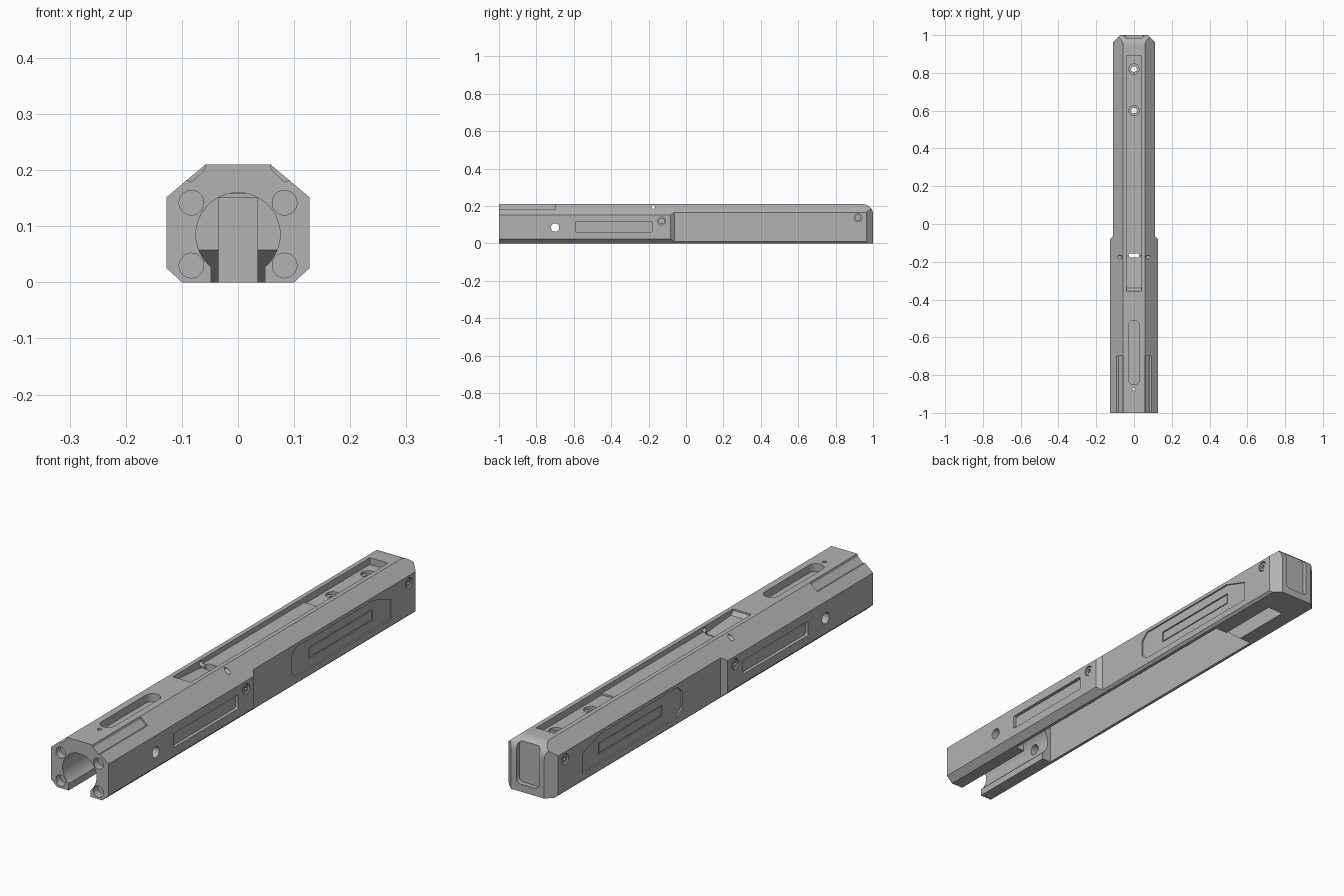
import bpy, bmesh, math
from mathutils import Vector

if "Cube" in bpy.data.objects:
    bpy.data.objects.remove(bpy.data.objects["Cube"], do_unlink=True)

grey = bpy.data.materials.new("satin_grey")
grey.use_nodes = True
grey.diffuse_color = (0.45, 0.45, 0.45, 1)
grey.node_tree.nodes["Principled BSDF"].inputs["Base Color"].default_value = (0.45, 0.45, 0.45, 1)


def prism(name, pts, axis, lo, hi):
    """Extrude a 2D outline along an axis."""
    place = {"x": lambda p, c: (c, p[0], p[1]),
             "y": lambda p, c: (p[0], c, p[1]),
             "z": lambda p, c: (p[0], p[1], c)}[axis]
    bm = bmesh.new()
    face = bm.faces.new([bm.verts.new(place(p, lo)) for p in pts])
    ext = bmesh.ops.extrude_face_region(bm, geom=[face])
    move = Vector(place((0, 0), hi - lo))
    bmesh.ops.translate(bm, vec=move, verts=[v for v in ext["geom"] if isinstance(v, bmesh.types.BMVert)])
    bmesh.ops.recalc_face_normals(bm, faces=bm.faces)
    mesh = bpy.data.meshes.new(name)
    bm.to_mesh(mesh)
    bm.free()
    mesh.materials.append(grey)
    obj = bpy.data.objects.new(name, mesh)
    bpy.context.collection.objects.link(obj)
    return obj


def arc(cx, cy, r, start, end, n):
    steps = [math.radians(start + (end - start) * i / n) for i in range(n + 1)]
    return [(cx + r * math.cos(a), cy + r * math.sin(a)) for a in steps]


def circle(cx, cy, r, n=32):
    return arc(cx, cy, r, 0, 360, n)[:-1]


def rect(x0, x1, y0, y1):
    return [(x0, y0), (x1, y0), (x1, y1), (x0, y1)]


def rounded(x0, x1, y0, y1, r):
    return (arc(x1 - r, y1 - r, r, 0, 90, 6) + arc(x0 + r, y1 - r, r, 90, 180, 6)
            + arc(x0 + r, y0 + r, r, 180, 270, 6) + arc(x1 - r, y0 + r, r, 270, 360, 6))


def cut(target, pts, axis, lo, hi):
    cutter = prism("cutter", pts, axis, lo, hi)
    mod = target.modifiers.new("cut", "BOOLEAN")
    mod.operation, mod.solver, mod.object = "DIFFERENCE", "EXACT", cutter
    bpy.context.view_layer.objects.active = target
    bpy.ops.object.modifier_apply(modifier=mod.name)
    bpy.data.objects.remove(cutter, do_unlink=True)


def cut_sides(target, pts, inner, outer=0.2):
    """Cut the same side-view outline into both flanks."""
    cut(target, pts, "x", inner, outer)
    cut(target, pts, "x", -outer, -inner)


# Octagonal body
half = [(0.058, 0.21), (0.127, 0.152), (0.127, 0.025), (0.1, 0)]
body = prism("body", half + [(-x, z) for x, z in reversed(half)], "y", -1, 1)

# Narrower rear flanks and chamfered rear corners
for s in (1, -1):
    flank = [(0.14, -0.095), (0.127, -0.082), (0.11, -0.062), (0.11, 1.1), (0.2, 1.1), (0.2, -0.095)]
    cut(body, [(s * x, y) for x, y in flank], "z", -0.1, 0.3)
    corner = [(0.115, 0.96), (0.07, 1.003), (0.07, 1.1), (0.2, 1.1), (0.2, 0.96)]
    cut(body, [(s * x, y) for x, y in corner], "z", -0.1, 0.3)

# Rounded rear top edge, rear recess
cut(body, arc(0.945, 0.155, 0.055, 0, 90, 10) + [(0.945, 0.3), (1.1, 0.3), (1.1, 0.155)], "x", -0.3, 0.3)
cut(body, rounded(-0.05, 0.05, 0.03, 0.195, 0.018), "y", 0.98, 1.1)

# Front bore with open bottom
cut(body, circle(0, 0.085, 0.075, 48), "y", -1.1, -0.6)
cut(body, rect(-0.048, 0.048, -0.1, 0.05), "y", -1.1, -0.6)

# Underside channel with a sloped end, then a narrow slot
cut(body, [(-0.62, -0.1), (0.61, -0.1), (0.61, 0), (0.54, 0.058), (0.54, 0.158), (-0.62, 0.158)],
    "x", -0.088, 0.088)
cut(body, rect(-0.035, 0.035, 0.5, 0.87), "z", -0.1, 0.15)

# Top pocket in stepped levels, through slit, rear bolt holes
cut(body, rect(-0.04, 0.04, -0.175, 0.475), "z", 0.19, 0.3)
cut(body, rect(-0.04, 0.04, 0.475, 0.89), "z", 0.183, 0.3)
cut(body, [(-0.355, 0.203), (-0.34, 0.19), (-0.175, 0.178), (-0.175, 0.3), (-0.355, 0.3)], "x", -0.04, 0.04)
cut(body, rounded(-0.028, 0.028, -0.178, -0.155, 0.01), "z", 0.1, 0.3)
for y in (0.6, 0.82):
    cut(body, circle(0, y, 0.027), "z", 0.172, 0.3)
    cut(body, circle(0, y, 0.015), "z", 0.1, 0.3)

# Front top groove and sight hole
cut(body, rounded(-0.03, 0.03, -0.85, -0.51, 0.0299), "z", 0.178, 0.3)
cut(body, circle(0, -0.875, 0.008, 16), "z", 0.1, 0.3)

# Shallow rails in the upper front chamfers
for s in (1, -1):
    rail = [(0.052, 0.23), (0.06, 0.2), (0.083, 0.179), (0.1, 0.185), (0.1, 0.23)]
    cut(body, [(s * x, z) for x, z in rail], "y", -1.1, -0.7)

# Front bolt holes
for x in (-0.083, 0.083):
    for z in (0.03, 0.142):
        cut(body, circle(x, z, 0.022), "y", -1.1, -0.97)

# Cross holes through both flanks
cut(body, circle(-0.7, 0.085, 0.022), "x", -0.3, 0.3)
cut(body, circle(-0.175, 0.195, 0.01, 16), "x", -0.3, 0.3)

# Flank pockets: long front pocket, faceted rear panel and its inner slot
cut_sides(body, rounded(-0.59, -0.18, 0.06, 0.115, 0.006), 0.114)
panel = [(0.18, 0.06), (0.21, 0.035), (0.81, 0.035), (0.81, 0.115), (0.7, 0.152), (0.21, 0.152), (0.18, 0.125)]
cut_sides(body, panel, 0.104)
cut_sides(body, rect(0.3, 0.7, 0.07, 0.115), 0.099)

# Raised centre plate inside each rear panel
for s, side in ((1, "left"), (-1, "right")):
    prism(side + "_panel_plate", rect(0.305, 0.695, 0.074, 0.111), "x", s * 0.097, s * 0.103)

# Socket screws in the flanks
for tag, y, z, face in (("front", -0.13, 0.12, 0.127), ("rear", 0.92, 0.138, 0.11)):
    cut_sides(body, circle(y, z, 0.021), face - 0.012)
    for s, side in ((1, "left"), (-1, "right")):
        screw = prism(side + "_" + tag + "_screw", circle(y, z, 0.017, 24), "x", s * (face - 0.02), s * (face - 0.003))
        cut(screw, circle(y, z, 0.009, 6), "x", *sorted((s * (face - 0.011), s * (face + 0.02))))

# Smooth round surfaces, keep edges crisp
bpy.ops.object.select_all(action="DESELECT")
for obj in bpy.context.collection.objects:
    if obj.type == "MESH":
        obj.select_set(True)
bpy.context.view_layer.objects.active = body
bpy.ops.object.shade_smooth_by_angle(angle=math.radians(25))
